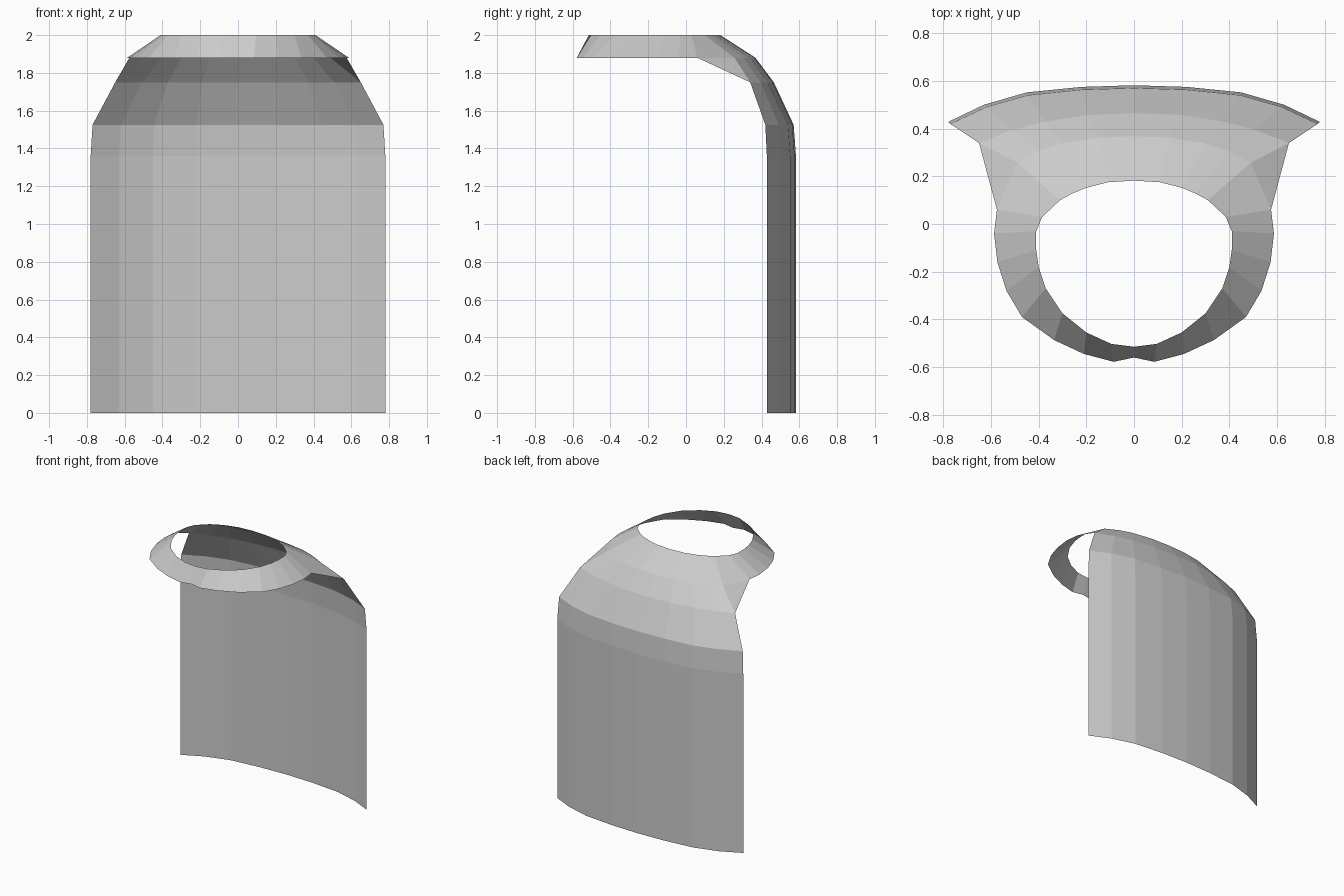
import bpy, bmesh

if "Cube" in bpy.data.objects:
    bpy.data.objects.remove(bpy.data.objects["Cube"])


def half_sheet(name, rows, extra=None):
    """Skin rows of (x, y, z) running from back centre to the right, then mirror."""
    bm = bmesh.new()
    grid = [[bm.verts.new(p) for p in row] for row in rows]
    for a, b in zip(grid, grid[1:]):
        for k in range(len(a) - 1):
            bm.faces.new((a[k], b[k], b[k + 1], a[k + 1]))
    if extra:
        bm.faces.new((grid[-2][-1], grid[-1][-1], bm.verts.new(extra)))
    bm.normal_update()
    me = bpy.data.meshes.new(name)
    bm.to_mesh(me)
    bm.free()
    ob = bpy.data.objects.new(name, me)
    bpy.context.collection.objects.link(ob)
    mod = ob.modifiers.new("mirror", 'MIRROR')
    mod.use_clip = True
    return ob


def level(points, z):
    return [(x, y, z) for x, y in points]


# Plan curves, back centre to right edge
hem = [(0, .582), (.22, .575), (.45, .552), (.63, .50), (.78, .428)]
bend = [(0, .570), (.22, .563), (.445, .54), (.62, .49), (.77, .42)]
shoulder = [(0, .465), (.19, .458), (.37, .43), (.51, .395), (.65, .34)]
neck = [(0, .368), (.15, .362), (.30, .338), (.40, .305), (.49, .257)]

# Collar outlines, carried on round to the front centre
side = (.575, .06)
collar_low = neck + [side, (.587, -.04), (.573, -.16), (.535, -.28), (.47, -.39),
                     (.335, -.487), (.21, -.545), (.085, -.578), (0, -.56)]
collar_top = [(0, .182), (.11, .175), (.20, .152), (.26, .127), (.31, .10),
              (.385, .03), (.41, -.03), (.41, -.11), (.40, -.18), (.37, -.27),
              (.30, -.375), (.20, -.455), (.095, -.503), (0, -.515)]

# Hanging cape with shoulder bend and a corner triangle up to the collar
half_sheet("cape",
           [level(hem, 0), level(hem, 1.36), level(bend, 1.525),
            level(shoulder, 1.75), level(neck, 1.88)],
           extra=(*side, 1.88))

# Sloping collar ring
half_sheet("collar", [level(collar_low, 1.88), level(collar_top, 2.0)])
